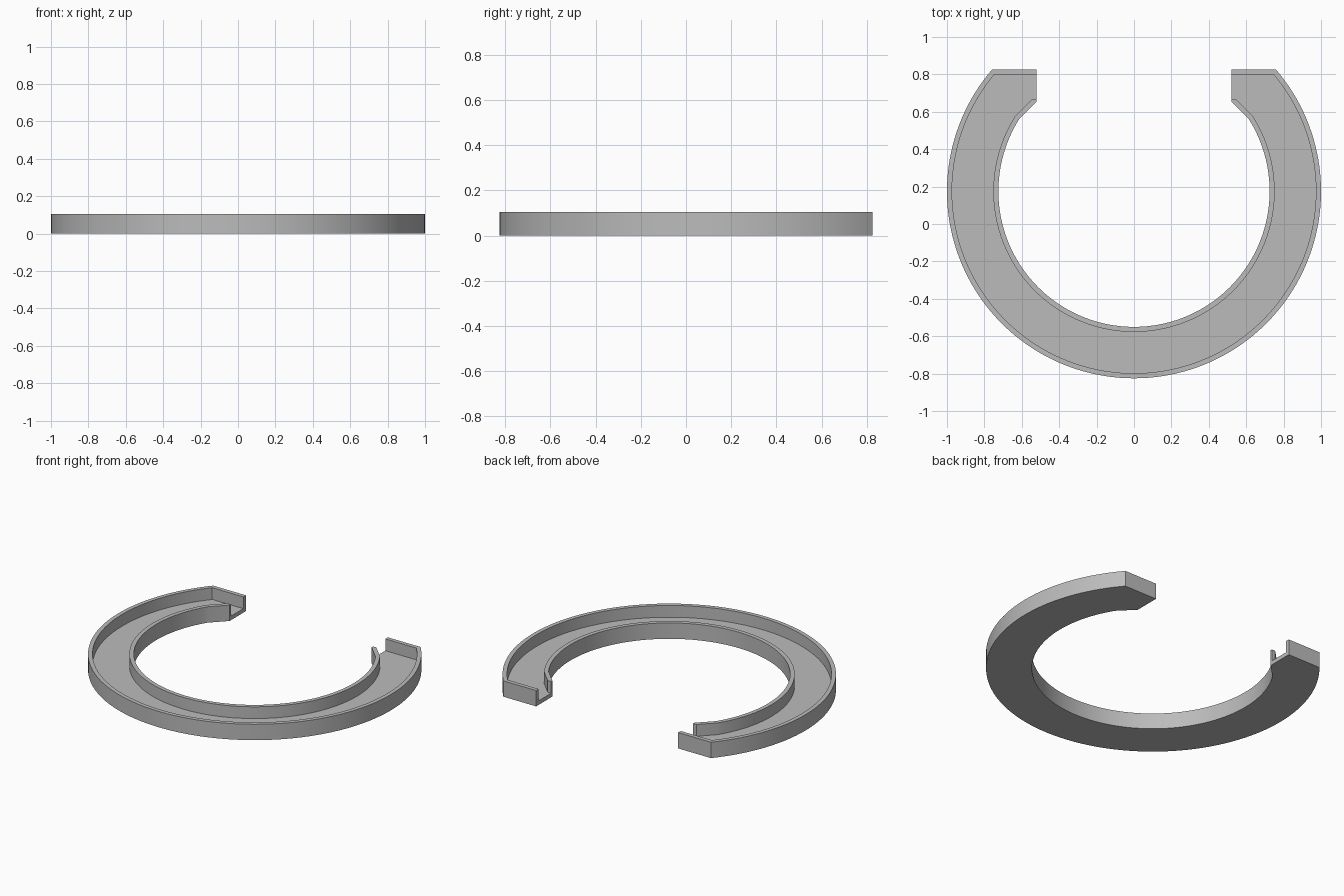
import bpy, bmesh, math

cube = bpy.data.objects.get("Cube")
if cube:
    bpy.data.objects.remove(cube)

CENTRE_Y = 0.175
FLOOR, RIM = 0.027, 0.105
WALL = 0.027
OUTER, INNER = 1.0, 0.725
BACK = 0.825       # outside of the flat end walls
OPEN_X = 0.52      # open faces of the two arms
LIP_Y = 0.668      # flat cut on the ends of the inner wall
STEPS = 120


def path(radius, start_y, ends):
    """Right-hand end points, an arc round the front, and the mirrored ends."""
    a = math.asin((start_y - CENTRE_Y) / radius)
    sweep = math.pi + 2 * a
    arc = [(radius * math.cos(a - sweep * i / STEPS),
            CENTRE_Y + radius * math.sin(a - sweep * i / STEPS))
           for i in range(STEPS + 1)]
    return ends + arc + [(-x, y) for x, y in reversed(ends)]


# Plan outlines, from the outside inwards
outer = path(OUTER, BACK, [(OPEN_X, BACK)])
outer_in = path(OUTER - WALL, BACK - WALL, [(OPEN_X, BACK - WALL)])
inner_in = path(INNER + WALL, 0.577, [(OPEN_X + 0.025, LIP_Y)])
inner = path(INNER, 0.56, [(OPEN_X, LIP_Y), (OPEN_X, LIP_Y - 0.013)])

bm = bmesh.new()
outer, outer_in, inner_in, inner = [
    [bm.verts.new((x, y, FLOOR)) for x, y in p]
    for p in (outer, outer_in, inner_in, inner)]

# Floor of the channel and footprints of both walls
outer_wall = bm.faces.new(outer + outer_in[::-1])
channel = bm.faces.new(outer_in + [inner[-1]] + inner_in[::-1] + [inner[0]])
inner_wall = bm.faces.new(inner_in + inner[::-1])

# Underside and lower sides
bottom = bmesh.ops.extrude_face_region(
    bm, geom=[outer_wall, channel, inner_wall], use_keep_orig=True)
bmesh.ops.translate(bm, vec=(0, 0, -FLOOR), verts=[
    v for v in bottom["geom"] if isinstance(v, bmesh.types.BMVert)])

# Raise the two walls
for face in (outer_wall, inner_wall):
    top = bmesh.ops.extrude_face_region(bm, geom=[face])
    bmesh.ops.translate(bm, vec=(0, 0, RIM - FLOOR), verts=[
        v for v in top["geom"] if isinstance(v, bmesh.types.BMVert)])

# Merge the flat pieces into clean faces
bmesh.ops.dissolve_limit(bm, angle_limit=math.radians(0.2),
                         verts=bm.verts, edges=bm.edges)
bmesh.ops.recalc_face_normals(bm, faces=bm.faces)

mesh = bpy.data.meshes.new("open_ring_tray")
bm.to_mesh(mesh)
bm.free()
tray = bpy.data.objects.new("open_ring_tray", mesh)
bpy.context.collection.objects.link(tray)

grey = bpy.data.materials.new("light_grey")
grey.use_nodes = True
colour = (0.5, 0.5, 0.5, 1)
grey.diffuse_color = colour
grey.node_tree.nodes["Principled BSDF"].inputs["Base Color"].default_value = colour
mesh.materials.append(grey)

bpy.context.view_layer.objects.active = tray
tray.select_set(True)
bpy.ops.object.shade_smooth_by_angle(angle=math.radians(25))
